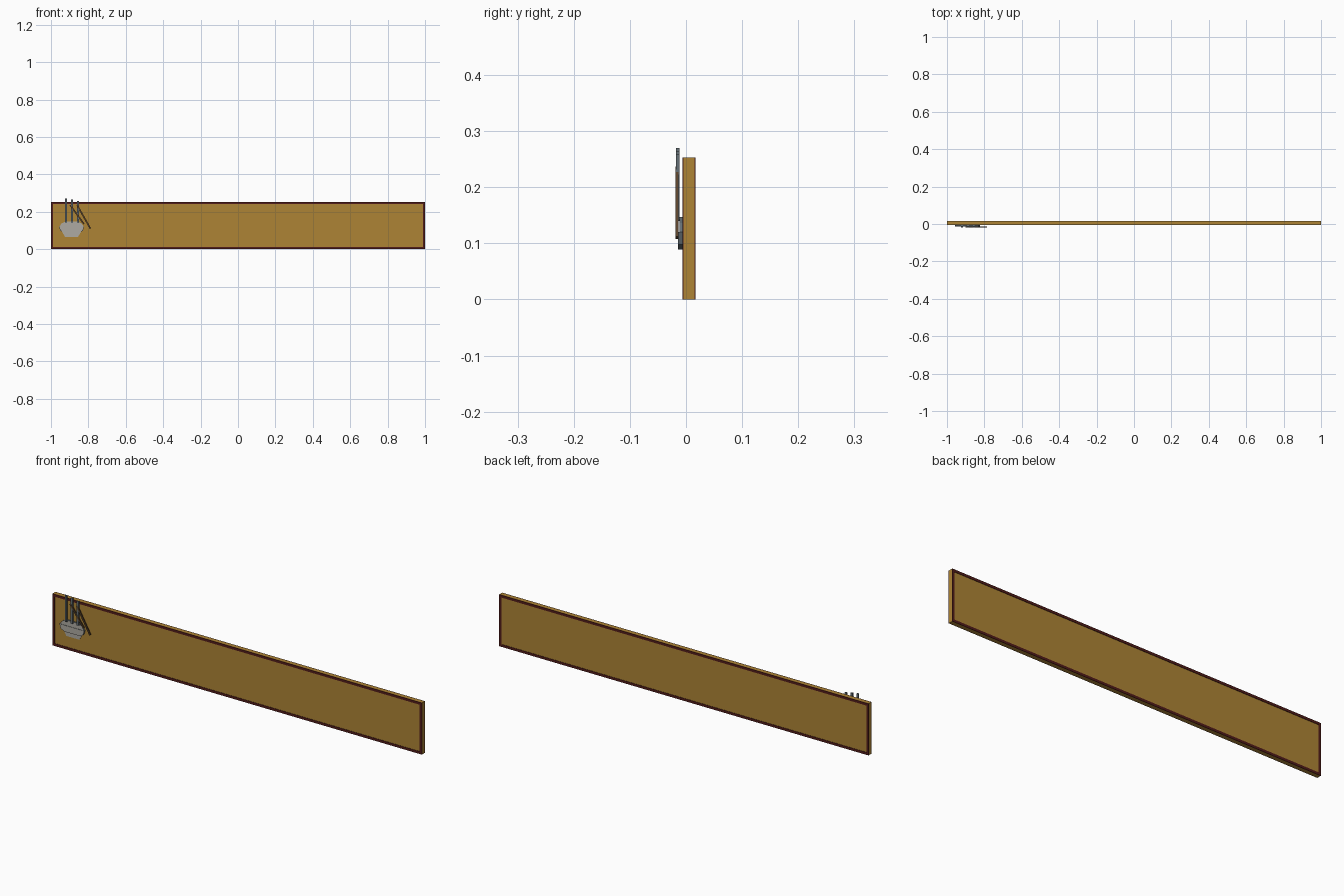
import bpy, bmesh
from mathutils import Vector

if "Cube" in bpy.data.objects:
    bpy.data.objects.remove(bpy.data.objects["Cube"])


def mat(name, c):
    m = bpy.data.materials.new(name)
    m.diffuse_color = (*c, 1)
    m.use_nodes = True
    m.node_tree.nodes["Principled BSDF"].inputs["Base Color"].default_value = m.diffuse_color
    return m


OCHRE = mat("ochre", (0.42, 0.23, 0.035))
RED = mat("dark_red", (0.085, 0.012, 0.010))
PALE = mat("pale_grey", (0.42, 0.40, 0.36))
STEEL = mat("steel", (0.13, 0.16, 0.18))
WOOD = mat("stick_wood", (0.10, 0.055, 0.025))


def slab(name, pts, y0, y1, m, side=None):
    """Extrude an x/z outline from y0 (front) to y1 (back)."""
    bm = bmesh.new()
    f = bm.faces.new([bm.verts.new((x, y0, z)) for x, z in pts])
    r = bmesh.ops.extrude_face_region(bm, geom=[f])
    for v in r["geom"]:
        if isinstance(v, bmesh.types.BMVert):
            v.co.y = y1
    bmesh.ops.recalc_face_normals(bm, faces=bm.faces)
    bm.normal_update()
    me = bpy.data.meshes.new(name)
    me.materials.append(m)
    if side:
        me.materials.append(side)
        for f in bm.faces:
            f.material_index = int(abs(f.normal.y) < 0.5)
    bm.to_mesh(me)
    bm.free()
    o = bpy.data.objects.new(name, me)
    bpy.context.collection.objects.link(o)
    return o


def rect(x0, x1, z0, z1):
    return [(x0, z0), (x1, z0), (x1, z1), (x0, z1)]


def bar(a, b, w):
    a, b = Vector(a), Vector(b)
    d = (b - a).normalized()
    n = Vector((-d.y, d.x)) * w / 2
    return [tuple(p) for p in (a - n, b - n, b + n, a + n)]


# Sign panel
H, T = 0.253, 0.012
slab("sign_panel", rect(-1, 1, 0, H), -0.0045, 0.015, OCHRE)

# Raised border on front and back
for side, y0, y1 in (("front", -0.0065, -0.0045), ("back", 0.015, 0.017)):
    slab(side + "_border_bottom", rect(-1, 1, 0, T), y0, y1, RED)
    slab(side + "_border_top", rect(-1, 1, H - T, H), y0, y1, RED)
    slab(side + "_border_left", rect(-1, -1 + T, T, H - T), y0, y1, RED)
    slab(side + "_border_right", rect(1 - T, 1, T, H - T), y0, y1, RED)

# Bowl emblem: foot, body and contents
CX = -0.89
slab("bowl_foot", [(CX + x, z) for x, z in
     ((-0.035, 0.066), (0.035, 0.066), (0.055, 0.1), (-0.055, 0.1))],
     -0.0063, -0.0045, PALE, STEEL)
slab("bowl_body", [(CX + x, z) for x, z in
     ((-0.04, 0.089), (0.04, 0.089), (0.06, 0.098), (0.067, 0.12),
      (-0.067, 0.12), (-0.06, 0.098))], -0.014, -0.0045, PALE, STEEL)
slab("bowl_contents", [(CX + x, z) for x, z in
     ((-0.065, 0.12), (0.065, 0.12), (0.055, 0.136), (0.035, 0.147),
      (-0.035, 0.147), (-0.055, 0.136))], -0.012, -0.0045, PALE, STEEL)

# Rising strands
for i, (x, top) in enumerate(((-0.92, 0.27), (-0.888, 0.265), (-0.856, 0.258))):
    slab(f"strand_{i}", rect(x - 0.005, x + 0.005, 0.14, top),
         -0.018, -0.0115, STEEL)

# Slanted eating sticks
slab("stick_left", bar((-0.897, 0.235), (-0.824, 0.135), 0.008), -0.0185, -0.013, WOOD)
slab("stick_right", bar((-0.860, 0.235), (-0.789, 0.110), 0.008), -0.0185, -0.013, WOOD)
